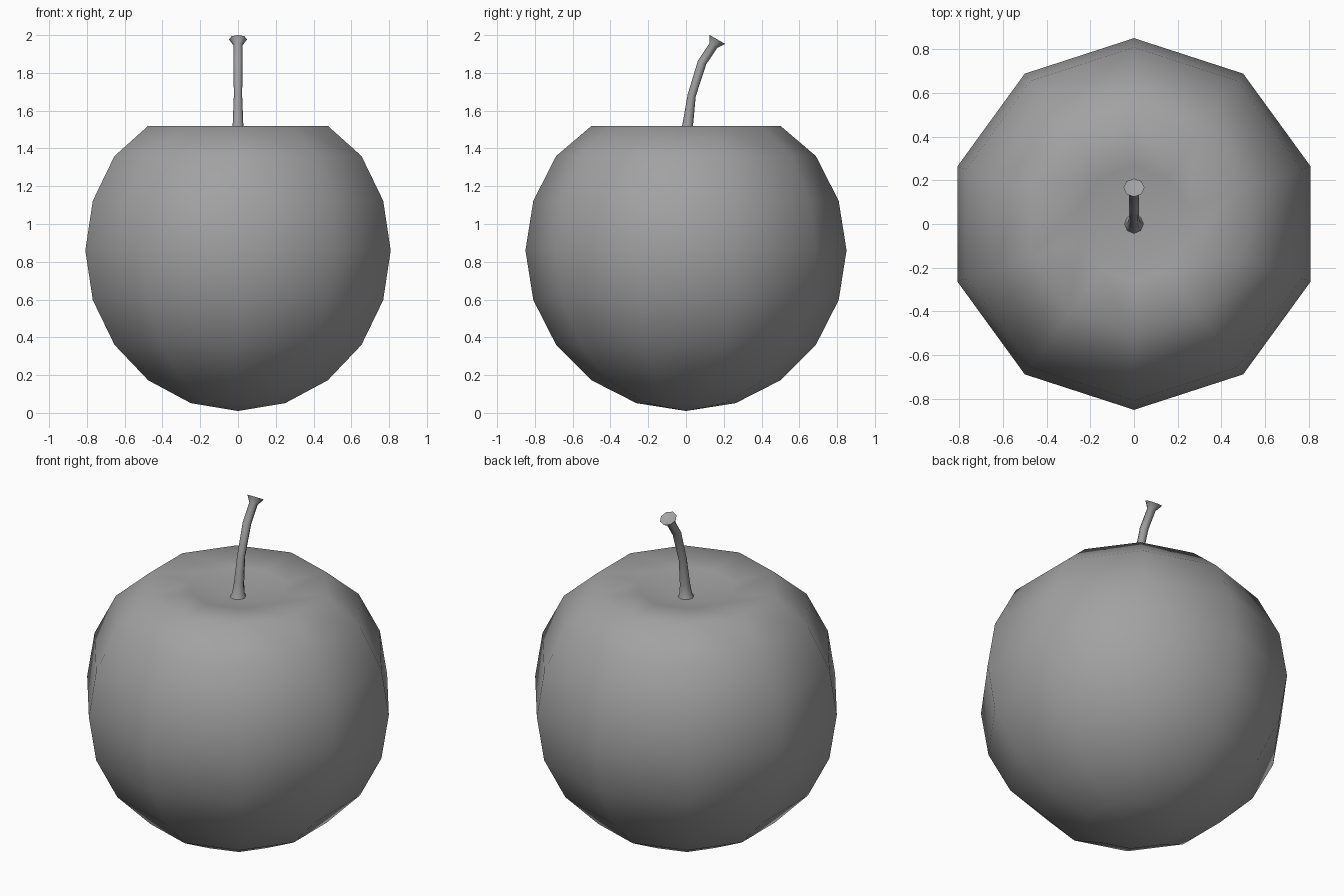
import bpy
import bmesh
from math import cos, sin, pi
from mathutils import Vector, Matrix

if "Cube" in bpy.data.objects:
    bpy.data.objects.remove(bpy.data.objects["Cube"], do_unlink=True)

grey = bpy.data.materials.new("plain grey")
grey.use_nodes = True
grey.diffuse_color = (0.36, 0.36, 0.36, 1)
grey.node_tree.nodes["Principled BSDF"].inputs["Base Color"].default_value = grey.diffuse_color


def finish(bm, name):
    bmesh.ops.recalc_face_normals(bm, faces=bm.faces)
    for face in bm.faces:
        face.smooth = True
    mesh = bpy.data.meshes.new(name)
    bm.to_mesh(mesh)
    bm.free()
    mesh.materials.append(grey)
    obj = bpy.data.objects.new(name, mesh)
    bpy.context.collection.objects.link(obj)
    return obj


# Fruit body: ten-sided sphere with its crown pressed into a dimple
RADIUS, CENTRE = 0.85, 0.86
bm = bmesh.new()
bmesh.ops.create_uvsphere(bm, u_segments=10, v_segments=10, radius=RADIUS)
for v in bm.verts:
    r = Vector((v.co.x, v.co.y)).length
    v.co.z += CENTRE
    if v.co.z > 1.5:
        v.co.z = 1.52 if r > 0.4 else 1.50 if r > 0.1 else 1.44
finish(bm, "fruit_body")

# Stem: rings swept along a bent path, flared at both ends (y, z, radius, tilt)
SIDES = 8
path = [(0.0, 1.44, 0.048, 0.0),
        (0.003, 1.47, 0.034, 0.1),
        (0.01, 1.53, 0.028, 0.15),
        (0.03, 1.68, 0.022, 0.25),
        (0.085, 1.855, 0.024, 0.4),
        (0.145, 1.945, 0.024, 0.55),
        (0.166, 1.977, 0.048, 0.52)]
bm = bmesh.new()
rings = []
for y, z, r, tilt in path:
    turn = Matrix.Rotation(-tilt, 3, "X")
    rings.append([bm.verts.new(Vector((0, y, z)) + turn @ Vector(
        (r * cos(2 * pi * i / SIDES), r * sin(2 * pi * i / SIDES), 0)))
        for i in range(SIDES)])
for low, high in zip(rings, rings[1:]):
    for i in range(SIDES):
        j = (i + 1) % SIDES
        bm.faces.new((low[i], low[j], high[j], high[i]))
bm.faces.new(rings[0])
# Slightly hollow stem tip
tip = bm.verts.new((0, 0.16, 1.966))
for i in range(SIDES):
    bm.faces.new((rings[-1][i], rings[-1][(i + 1) % SIDES], tip))
stem = finish(bm, "stem")
bpy.context.view_layer.objects.active = stem
stem.select_set(True)
bpy.ops.object.shade_smooth_by_angle(angle=1.0)
